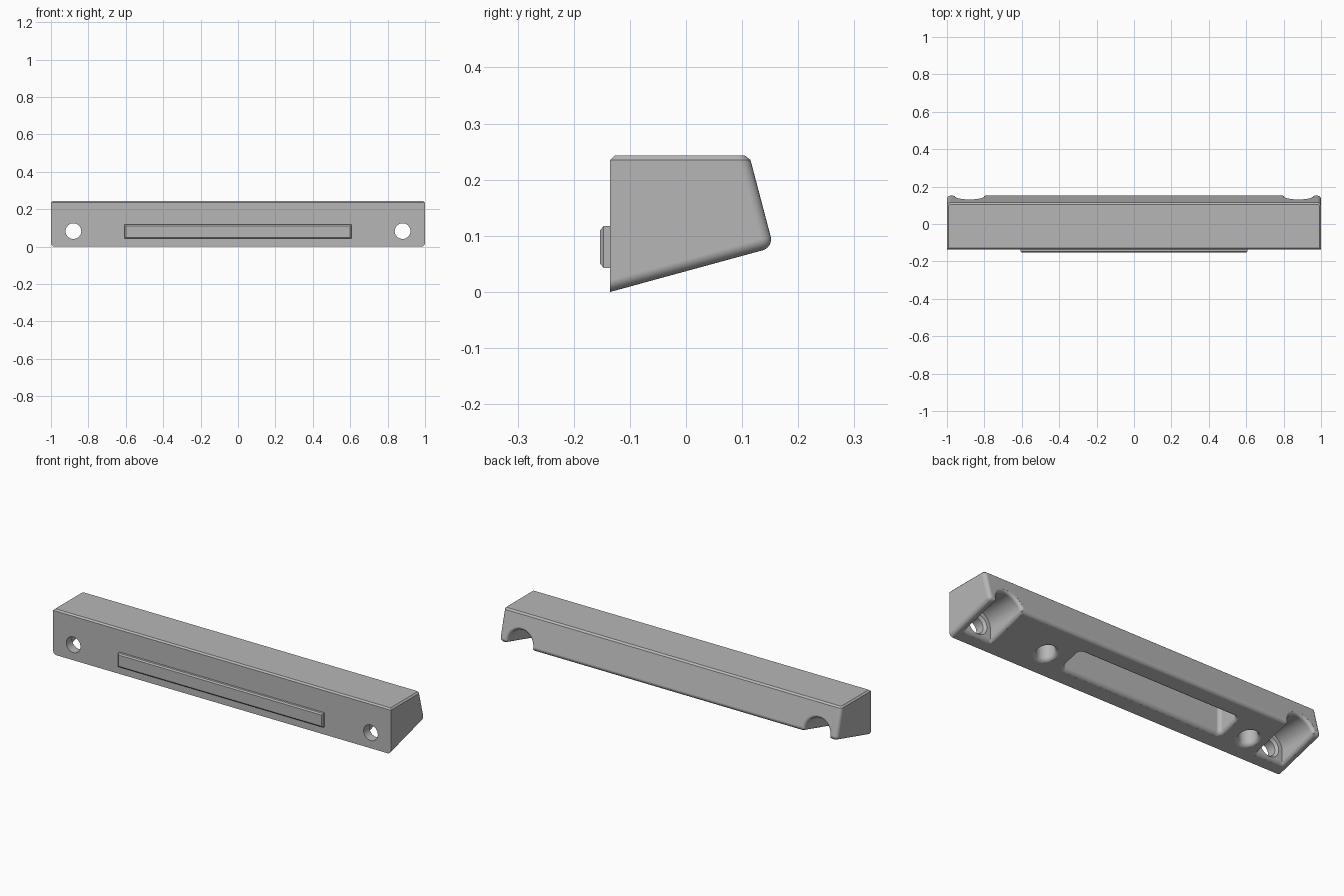
import bpy, bmesh
from math import sin, cos, pi, radians

if "Cube" in bpy.data.objects:
    bpy.data.objects.remove(bpy.data.objects["Cube"], do_unlink=True)

grey = bpy.data.materials.new("plain_grey")
grey.use_nodes = True
colour = (0.47, 0.47, 0.47, 1)
grey.diffuse_color = colour
grey.node_tree.nodes["Principled BSDF"].inputs["Base Color"].default_value = colour

FRONT, TOP, SLOPE, LEAN = -0.135, 0.243, 0.273, 0.263
FILLET = 0.018
SCREW_Z, SLOT_R, SLOT_FLOOR = 0.083, 0.075, -0.073


def bottom_z(y):
    return SLOPE * (y - FRONT)


def back_y(z):
    return 0.115 + LEAN * (0.235 - z)


def make(name, bm):
    bmesh.ops.recalc_face_normals(bm, faces=bm.faces[:])
    mesh = bpy.data.meshes.new(name)
    bm.to_mesh(mesh)
    bm.free()
    mesh.materials.append(grey)
    ob = bpy.data.objects.new(name, mesh)
    bpy.context.collection.objects.link(ob)
    return ob


def loft(name, rings):
    """Closed solid through rings with equal point counts."""
    bm = bmesh.new()
    loops = [[bm.verts.new(p) for p in ring] for ring in rings]
    n = len(loops[0])
    for a, b in zip(loops, loops[1:]):
        for i in range(n):
            j = (i + 1) % n
            bm.faces.new((a[i], a[j], b[j], b[i]))
    bm.faces.new(loops[0][::-1])
    bm.faces.new(loops[-1])
    return make(name, bm)


def flare():
    """(depth, widening) steps of a rounded rim, from outside inwards."""
    steps = [(FILLET * (1 - sin(radians(t))), FILLET * (1 - cos(radians(t))))
             for t in (82, 70, 55, 40, 25, 12, 0)]
    return [(-0.04, steps[0][1])] + steps


def bottom_cutter(name, x, y, half_x, half_y, radius, depth):
    """Rounded rectangular pocket cut up from the sloping underside."""
    rings = []
    for h, grow in flare() + [(depth, 0)]:
        ring = []
        for k, (sx, sy) in enumerate(((1, 1), (-1, 1), (-1, -1), (1, -1))):
            for i in range(9):
                a = (k + i / 8) * pi / 2
                px = x + sx * (half_x - radius) + (radius + grow) * cos(a)
                py = y + sy * (half_y - radius) + (radius + grow) * sin(a)
                ring.append((px, py, bottom_z(py) + h))
        rings.append(ring)
    return loft(name, rings)


def slot_cutter(name, x):
    """Arched screw recess, open at the back and below."""
    def section(grow, y_of):
        r = SLOT_R + grow
        pts = [(x + r, -0.05)]
        pts += [(x + r * cos(i * pi / 24), SCREW_Z + r * sin(i * pi / 24)) for i in range(25)]
        pts.append((x - r, -0.05))
        return [(px, y_of(pz), pz) for px, pz in pts]
    rings = [section(g, lambda z, d=d: back_y(z) - d) for d, g in flare()]
    rings.append(section(0, lambda z: SLOT_FLOOR))
    return loft(name, rings)


def screw_cutter(name, x):
    rings = []
    for y, r in ((-0.2, 0.042), (-0.086, 0.042), (SLOT_FLOOR, 0.054), (-0.06, 0.054)):
        rings.append([(x + r * cos(i * pi / 20), y, SCREW_Z + r * sin(i * pi / 20))
                      for i in range(40)])
    return loft(name, rings)


# Main bar: sloped prism, rounded below and behind, chamfered on top
corner_y = 0.156
profile = [(FRONT, 0), (FRONT, TOP), (back_y(TOP), TOP), (corner_y, bottom_z(corner_y))]
bar = loft("main_bar", [[(x, y, z) for y, z in profile] for x in (-1, 1)])
bm = bmesh.new()
bm.from_mesh(bar.data)
rounded = [e for e in bm.edges if max(v.co.y for v in e.verts) > corner_y - 0.001]
bmesh.ops.bevel(bm, geom=rounded, offset=0.02, offset_type='OFFSET', segments=6,
                profile=0.5, affect='EDGES')
rim = [e for e in bm.edges if all(v.co.z > TOP - 0.0005 for v in e.verts)]
bmesh.ops.bevel(bm, geom=rim, offset=0.008, offset_type='OFFSET', segments=1,
                profile=0.5, affect='EDGES')
bmesh.ops.recalc_face_normals(bm, faces=bm.faces[:])
bm.to_mesh(bar.data)
bm.free()

# Underside pocket with a round hole beyond each end
middle = -0.09
cutters = [bottom_cutter("pocket_cutter", middle, 0.005, 0.475, 0.062, 0.02, 0.15)]
for s in (-1, 1):
    cutters.append(bottom_cutter("hole_cutter", middle + s * 0.61, -0.015,
                                 0.046, 0.046, 0.0459, 0.13))
    # Screw recess, its rounded lower rim and the through hole
    cutters.append(slot_cutter("slot_cutter", s * 0.88))
    half = (0.3 - SLOT_FLOOR) / 2
    cutters.append(bottom_cutter("slot_rim_cutter", s * 0.88, SLOT_FLOOR + half + 0.0005,
                                 SLOT_R - 0.0005, half, 0.002, FILLET + 0.002))
    cutters.append(screw_cutter("screw_cutter", s * 0.88))

bpy.context.view_layer.objects.active = bar
for cutter in cutters:
    mod = bar.modifiers.new("cut", 'BOOLEAN')
    mod.operation = 'DIFFERENCE'
    mod.solver = 'EXACT'
    mod.object = cutter
    bpy.ops.object.modifier_apply(modifier=mod.name)
    bpy.data.objects.remove(cutter, do_unlink=True)
    bpy.context.view_layer.update()

# Raised front strip with chamfered outer edges
rings = []
for y, inset in ((FRONT + 0.001, 0), (-0.147, 0), (-0.153, 0.007)):
    hx, low, high = 0.607 - inset, 0.043 + inset, 0.117 - inset
    rings.append([(-hx, y, low), (hx, y, low), (hx, y, high), (-hx, y, high)])
strip = loft("front_strip", rings)

# Smooth rounded areas, crisp edges
bpy.context.view_layer.update()
bpy.ops.object.select_all(action='DESELECT')
for ob in (bar, strip):
    ob.select_set(True)
bpy.context.view_layer.objects.active = bar
bpy.ops.object.shade_smooth_by_angle(angle=radians(30))
normals = bar.modifiers.new("even_shading", 'WEIGHTED_NORMAL')
normals.keep_sharp = True
